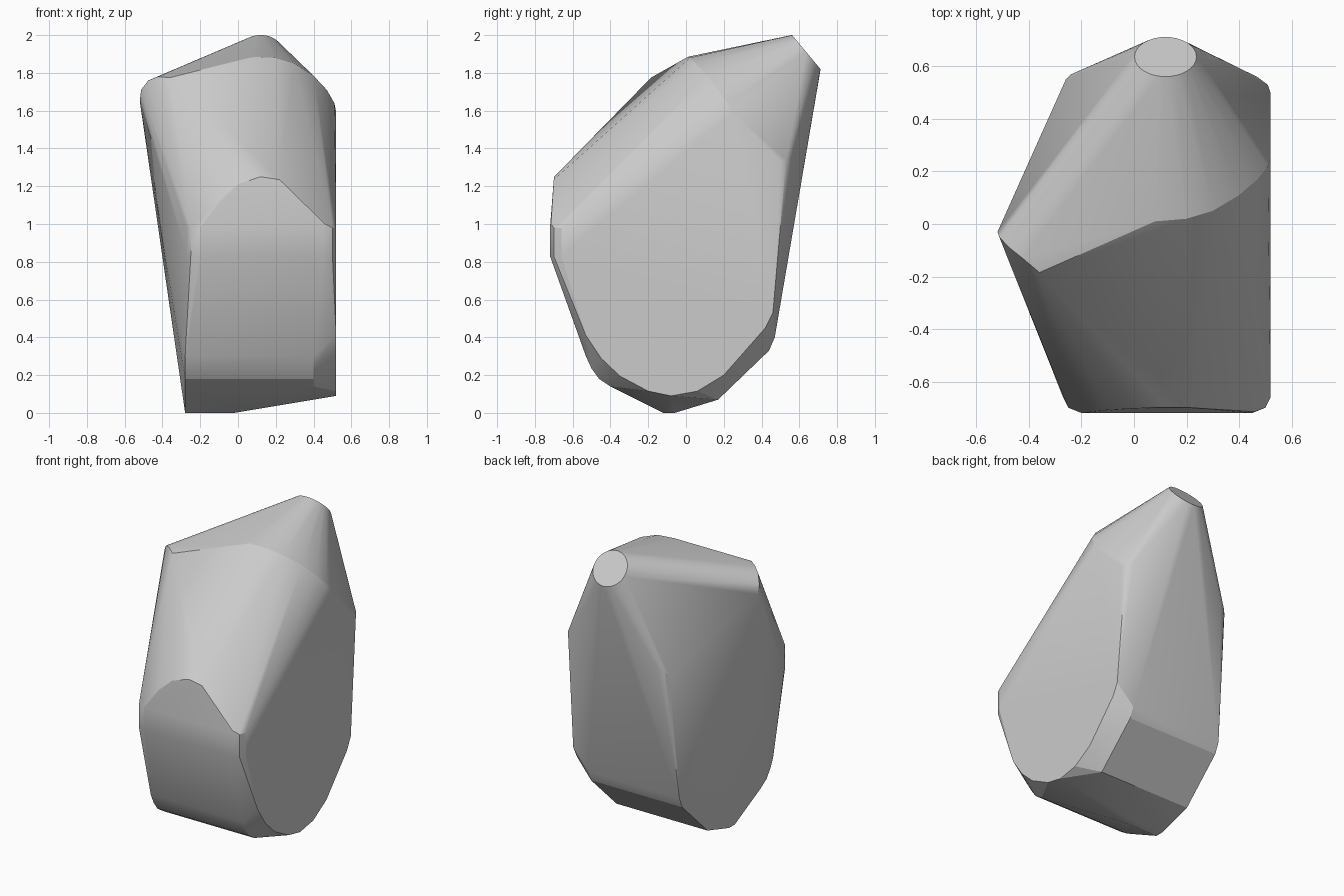
import bpy, bmesh, math
from mathutils import Vector

pts = []


def profile(xs, yz):
    """Repeat a side profile at several x positions."""
    pts.extend((x, y, z) for x in xs for y, z in yz)


# tilted round cap at the top
c, r = Vector((0.12, 0.637, 1.91)), 0.118
u, v = Vector((1, 0, 0)), Vector((0, -0.64, 0.768))
for i in range(32):
    a = math.tau * i / 32
    pts.append(c + r * (u * math.cos(a) + v * math.sin(a)))

# left shoulder and curved front ridge
pts += [(-0.52, -0.03, 1.65), (-0.513, -0.05, 1.71), (-0.475, -0.09, 1.76),
        (-0.425, -0.13, 1.78), (-0.36, -0.185, 1.775)]
pts += [(0.08, 0.01, 1.885), (0.2, 0.02, 1.88), (0.3, 0.05, 1.85),
        (0.4, 0.11, 1.785), (0.47, 0.17, 1.71), (0.51, 0.22, 1.64), (0.52, 0.25, 1.59)]

# front pad with arched top
pts += [(-0.19, -0.715, 1.0), (-0.1, -0.708, 1.12), (0.0, -0.702, 1.21),
        (0.12, -0.698, 1.25), (0.22, -0.70, 1.235), (0.46, -0.715, 1.0)]
for z in (0.83, 0.98):
    pts += [(-0.27, -0.66, z), (-0.25, -0.70, z), (-0.2, -0.72, z),
            (0.45, -0.72, z), (0.50, -0.70, z), (0.52, -0.66, z)]

# right flat side, lower curve
profile([0.52], [(-0.53, 0.41), (-0.45, 0.29), (-0.35, 0.195), (-0.2, 0.115),
                 (-0.08, 0.09), (0.06, 0.115), (0.2, 0.2), (0.42, 0.45), (0.46, 0.53)])

# back corners
pts += [(-0.26, 0.55, 1.26), (-0.24, 0.57, 1.28), (-0.2, 0.587, 1.3),
        (0.52, 0.50, 1.33), (0.51, 0.53, 1.34), (0.47, 0.56, 1.36)]

# rounded base
profile([-0.28, 0.4], [(-0.53, 0.3), (-0.50, 0.235), (-0.46, 0.18), (-0.4, 0.14),
                       (0.17, 0.07), (0.44, 0.33), (0.47, 0.4)])
profile([-0.28, -0.02], [(-0.12, 0), (-0.06, 0)])

# wrap everything in one convex body
bm = bmesh.new()
for p in pts:
    bm.verts.new(p)
res = bmesh.ops.convex_hull(bm, input=bm.verts[:])
loose = [g for g in bm.verts if not g.link_faces]
bmesh.ops.delete(bm, geom=loose, context='VERTS')
bmesh.ops.dissolve_limit(bm, angle_limit=math.radians(0.5),
                         verts=bm.verts[:], edges=bm.edges[:])
bmesh.ops.recalc_face_normals(bm, faces=bm.faces[:])
me = bpy.data.meshes.new("faceted_stone")
bm.to_mesh(me)
bm.free()
ob = bpy.data.objects.new("faceted_stone", me)
bpy.context.collection.objects.link(ob)
bpy.context.view_layer.objects.active = ob
ob.select_set(True)
bpy.ops.object.shade_smooth_by_angle(angle=math.radians(20))
